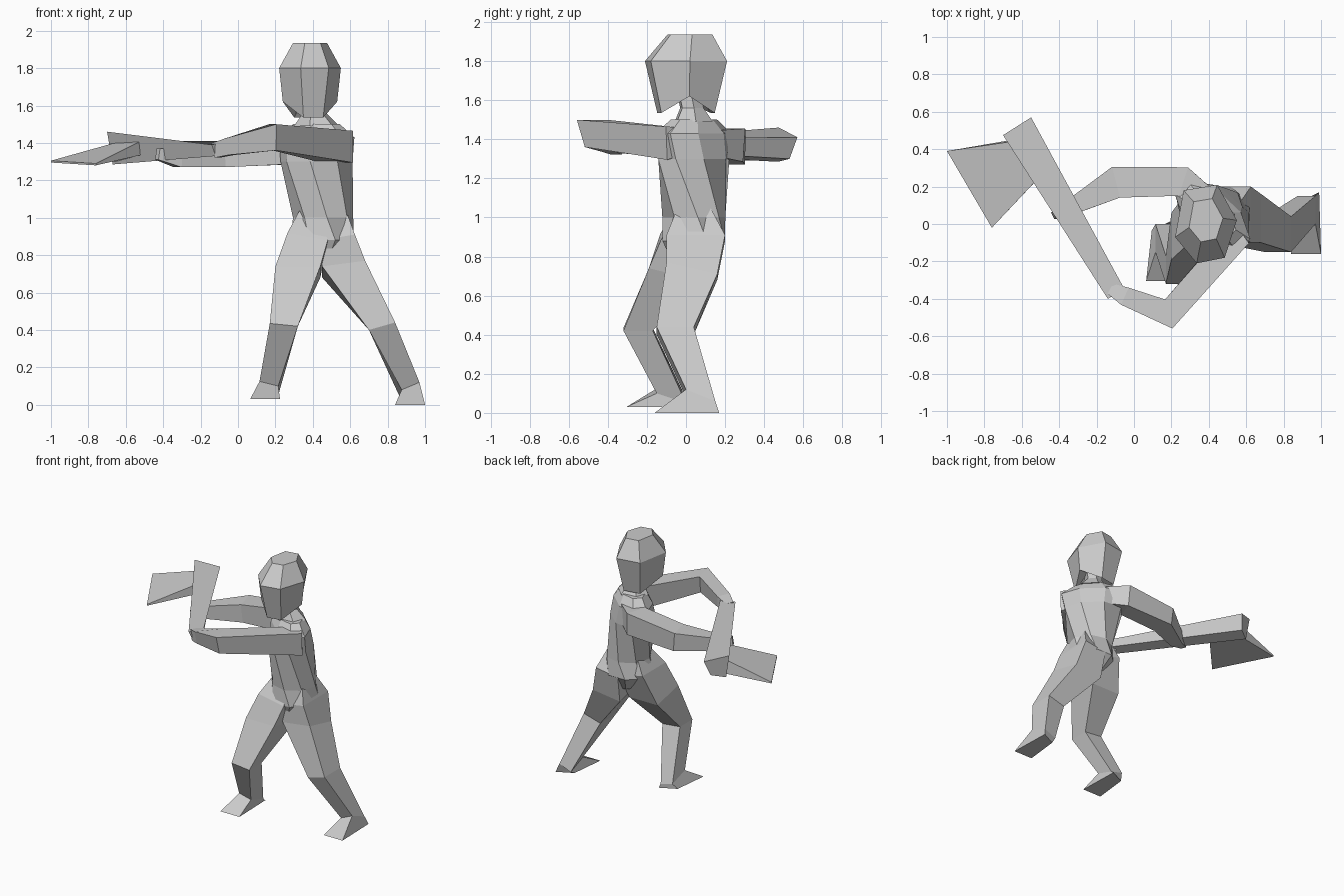
import bpy, bmesh
from math import cos, sin, pi, radians
from mathutils import Vector


def loft(name, rings):
    """Skin equal-length rings of points and close both ends, flat shaded."""
    bm = bmesh.new()
    loops = [[bm.verts.new(p) for p in ring] for ring in rings]
    n = len(loops[0])
    for a, b in zip(loops, loops[1:]):
        for i in range(n):
            j = (i + 1) % n
            bm.faces.new((a[i], a[j], b[j], b[i]))
    bm.faces.new(loops[0])
    bm.faces.new(loops[-1])
    bmesh.ops.recalc_face_normals(bm, faces=bm.faces)
    mesh = bpy.data.meshes.new(name)
    bm.to_mesh(mesh)
    bm.free()
    obj = bpy.data.objects.new(name, mesh)
    bpy.context.collection.objects.link(obj)
    return obj


def oval(x, y, z, rx, ry, yaw=0, n=8):
    """Horizontal polygon ring turned by yaw degrees."""
    c, s = cos(radians(yaw)), sin(radians(yaw))
    ring = []
    for i in range(n):
        a = 2 * pi * (i + 0.5) / n
        u, v = rx * cos(a) / cos(pi / n), ry * sin(a) / cos(pi / n)
        ring.append((x + u * c - v * s, y + u * s + v * c, z))
    return ring


def leg_ring(x0, z0, x1, z1, y0, y1, back=0):
    """Four-sided ring, tilted from low-x to high-x side; back lowers the rear."""
    return [(x0, y0, z0), (x1, y0, z1), (x1, y1, z1 - back), (x0, y1, z0 - back)]


def sole(x, y, z):
    """Flat foot outline, broad toe at -y and narrower heel."""
    return [(x - 0.08, y - 0.16, z), (x + 0.08, y - 0.16, z),
            (x + 0.07, y + 0.17, z), (x - 0.05, y + 0.11, z)]


def arm(name, joints):
    """Four-sided tube through joints (x, y, z, width, height, underside ratio)."""
    pts = [Vector(j[:3]) for j in joints]
    rings = []
    for i, (p, j) in enumerate(zip(pts, joints)):
        t = Vector()
        if i:
            t += (p - pts[i - 1]).normalized()
        if i < len(pts) - 1:
            t += (pts[i + 1] - p).normalized()
        side = t.cross(Vector((0, 0, 1))).normalized() * j[3] / 2
        up = side.cross(t).normalized() * j[4] / 2
        low = side * j[5]
        rings.append([p + side + up, p - side + up, p - low - up, p + low - up])
    loft(name, rings)


# Twisted torso, from crotch to neck base
loft("torso", [
    oval(0.45, 0.03, 0.77, 0.07, 0.10),
    oval(0.45, 0.04, 0.88, 0.17, 0.16),
    oval(0.455, 0.04, 1.00, 0.15, 0.15, -15),
    oval(0.42, 0.04, 1.30, 0.205, 0.145, -42),
    oval(0.42, 0.04, 1.43, 0.23, 0.12, -43),
    oval(0.42, 0.04, 1.50, 0.14, 0.08, -43),
])
loft("neck", [oval(0.42, 0.04, 1.49, 0.11, 0.09, -20, 6),
              oval(0.41, 0.03, 1.56, 0.055, 0.055, -20, 6),
              oval(0.40, 0.01, 1.66, 0.055, 0.055, -20, 6)])

# Six-sided head whose sides rise at the jaw
outline = [(-0.165, -0.07), (-0.12, 0.18), (0.06, 0.21),
           (0.165, 0.02), (0.10, -0.18), (-0.05, -0.21)]
jaw_side = [1, 0, 0, 1, 0, 0]


def head_ring(s, z, dy=0, lift=0, flare=0):
    return [(0.385 + (s + flare * k) * x, dy + (s + flare * k) * y, z + lift * k)
            for (x, y), k in zip(outline, jaw_side)]


loft("head", [head_ring(0.35, 1.63), head_ring(0.70, 1.535, 0, 0.085, 0.18),
              head_ring(1.0, 1.80), head_ring(0.55, 1.935, 0.02)])

# Legs in one piece with the feet: tucked end, hip, thigh, knee, ankle, sole
loft("left_leg", [
    leg_ring(0.47, 1.03, 0.57, 1.06, -0.04, 0.12),
    leg_ring(0.44, 0.88, 0.625, 0.91, -0.10, 0.20),
    leg_ring(0.45, 0.74, 0.68, 0.77, -0.10, 0.16, 0.06),
    leg_ring(0.70, 0.40, 0.84, 0.44, -0.15, 0.04),
    leg_ring(0.875, 0.08, 0.97, 0.12, 0.0, 0.15, 0.06),
    sole(0.92, 0.0, 0.0),
])
loft("right_leg", [
    leg_ring(0.34, 1.06, 0.44, 1.03, -0.04, 0.12),
    leg_ring(0.265, 0.92, 0.48, 0.88, -0.13, 0.15),
    leg_ring(0.20, 0.74, 0.44, 0.74, -0.19, 0.06, 0.06),
    leg_ring(0.17, 0.435, 0.32, 0.42, -0.32, -0.17),
    leg_ring(0.115, 0.125, 0.215, 0.10, -0.15, 0.0, 0.05),
    sole(0.145, -0.145, 0.03),
])

# Arms: tucked end, shoulder, elbow, wrist, hand
arm("left_arm", [(0.47, 0.02, 1.40, 0.10, 0.12, 1), (0.53, -0.09, 1.38, 0.17, 0.17, 1),
                 (0.19, -0.48, 1.43, 0.16, 0.14, 0.5),
                 (-0.04, -0.39, 1.38, 0.10, 0.09, 0.8), (-0.12, -0.35, 1.36, 0.06, 0.08, 1)])
arm("right_arm", [(0.43, 0.11, 1.38, 0.10, 0.13, 1), (0.27, 0.225, 1.37, 0.16, 0.17, 0.9),
                  (-0.09, 0.225, 1.34, 0.17, 0.14, 0.9),
                  (-0.32, 0.10, 1.32, 0.09, 0.10, 1), (-0.43, 0.045, 1.34, 0.04, 0.06, 1)])

# Axe handle, widening towards its head
loft("axe_handle", [
    [(-0.14, -0.40, 1.39), (-0.05, -0.35, 1.41), (-0.06, -0.34, 1.35), (-0.12, -0.38, 1.33)],
    [(-0.70, 0.475, 1.46), (-0.55, 0.57, 1.41), (-0.58, 0.53, 1.30), (-0.67, 0.47, 1.285)],
])

# Axe blade, tapering to a cutting edge
loft("axe_blade", [
    [(-0.66, 0.44, 1.40), (-0.53, 0.225, 1.405), (-0.52, 0.235, 1.335), (-0.65, 0.45, 1.30)],
    [(-1.0, 0.39, 1.305), (-0.76, -0.02, 1.29), (-0.76, -0.02, 1.28), (-1.0, 0.39, 1.295)],
])
